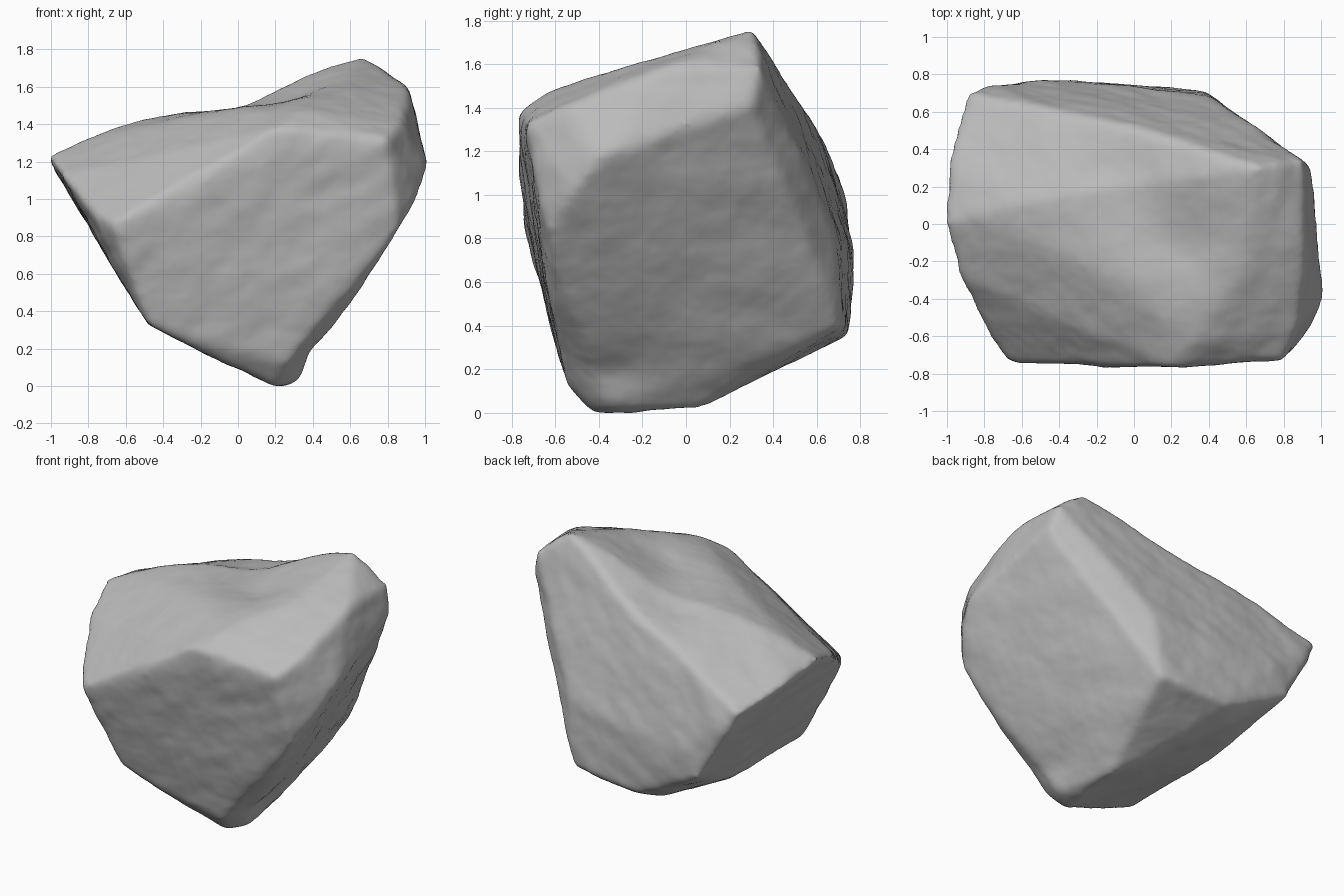
import bpy, bmesh, math
from mathutils import Vector, noise

if "Cube" in bpy.data.objects:
    bpy.data.objects.remove(bpy.data.objects["Cube"], do_unlink=True)

stone = bpy.data.materials.new("grey_stone")
stone.use_nodes = True
grey = (0.5, 0.5, 0.5, 1)
stone.diffuse_color = grey
stone.node_tree.nodes["Principled BSDF"].inputs["Base Color"].default_value = grey

# Main corners of the boulder, grouped by region
corners = [
    # blunt foot and its keel
    (.2, -.43, -.01), (.31, -.35, .01), (.24, .05, .01), (.26, -.54, .11), (.37, .14, .19),
    (.38, -.57, .26),
    # back lower corners
    (.37, .71, .39), (-.14, .75, .35), (-.62, .76, .58), (-.25, .6, .3),
    (-.5, .77, .75),
    # left lower edge
    (-.47, -.6, .31), (-.48, .2, .33), (-.67, -.74, .86), (-.77, -.6, .91),
    # left tip
    (-1.01, 0, 1.22), (-.99, .33, 1.17), (-.94, -.27, 1.12), (-.89, .71, 1.07),
    (-.83, .05, 1.31),
    # back crest and the plateau beside it
    (-.55, .12, 1.41), (-.3, -.2, 1.42), (-.5, .63, 1.25), (0, .53, 1.42),
    (.67, .31, 1.75), (.9, .34, 1.58), (.4, .69, .8), (.56, .55, 1.08),
    # front crest
    (.2, -.77, 1.37), (.33, -.63, 1.47), (.79, -.73, 1.31), (.05, -.77, 1.18),
    (.87, -.56, 1.4), (.55, -.3, 1.58), (0, -.35, 1.47),
    # right side
    (1.01, -.38, 1.17), (.98, 0, 1.32), (.95, .3, 1.4), (.96, -.52, 1.01),
    (.86, -.64, .83), (.62, -.62, .58), (.91, -.1, 1.58),
]

bm = bmesh.new()
for c in corners:
    bm.verts.new(c)
bmesh.ops.convex_hull(bm, input=bm.verts)
loose = [v for v in bm.verts if not v.link_faces]
bmesh.ops.delete(bm, geom=loose, context='VERTS')
bmesh.ops.recalc_face_normals(bm, faces=bm.faces)
mesh = bpy.data.meshes.new("boulder")
bm.to_mesh(mesh)
bm.free()
boulder = bpy.data.objects.new("boulder", mesh)
bpy.context.collection.objects.link(boulder)

# Even surface with softly worn edges
remesh = boulder.modifiers.new("even_surface", 'REMESH')
remesh.mode = 'VOXEL'
remesh.voxel_size = 0.02
worn = boulder.modifiers.new("worn_edges", 'SMOOTH')
worn.factor = 0.5
worn.iterations = 20
bpy.context.view_layer.update()
graph = bpy.context.evaluated_depsgraph_get()
worn_mesh = bpy.data.meshes.new_from_object(boulder.evaluated_get(graph))
boulder.modifiers.clear()
boulder.data = worn_mesh

# Hollows: centre, radii, push
hollows = [
    ((.02, .2, 1.53), (.3, .27, .3), (0, 0, -.075)),
    ((.25, -.1, 1.53), (.22, .17, .3), (0, 0, -.05)),
    ((.4, -.33, .2), (.12, .18, .1), (-.03, 0, 0)),
]

def weathering(p, n):
    """Offset made of broad lumps, slanted strata and fine grain."""
    lumps = noise.noise(p * 2.6 + Vector((3, 1, 7))) * .010
    strata = noise.noise(Vector((p.x * 3 + p.z * 2, p.y * 3, p.z * 8 - p.x * 5))) * .006
    grain = noise.fractal(p * 9, 1, 2, 3) * .003
    offset = n * (lumps + strata + grain + .003)
    for centre, radii, push in hollows:
        d = sum(((a - b) / r) ** 2 for a, b, r in zip(p, centre, radii))
        offset += Vector(push) * math.exp(-d)
    return offset

moved = [v.co + weathering(v.co.copy(), v.normal.copy()) for v in worn_mesh.vertices]

# Rest the foot on the ground
ground = min(p.z for p in moved)
for v, p in zip(worn_mesh.vertices, moved):
    v.co = p - Vector((0, 0, ground))

worn_mesh.materials.clear()
worn_mesh.materials.append(stone)
worn_mesh.shade_smooth()
worn_mesh.update()
